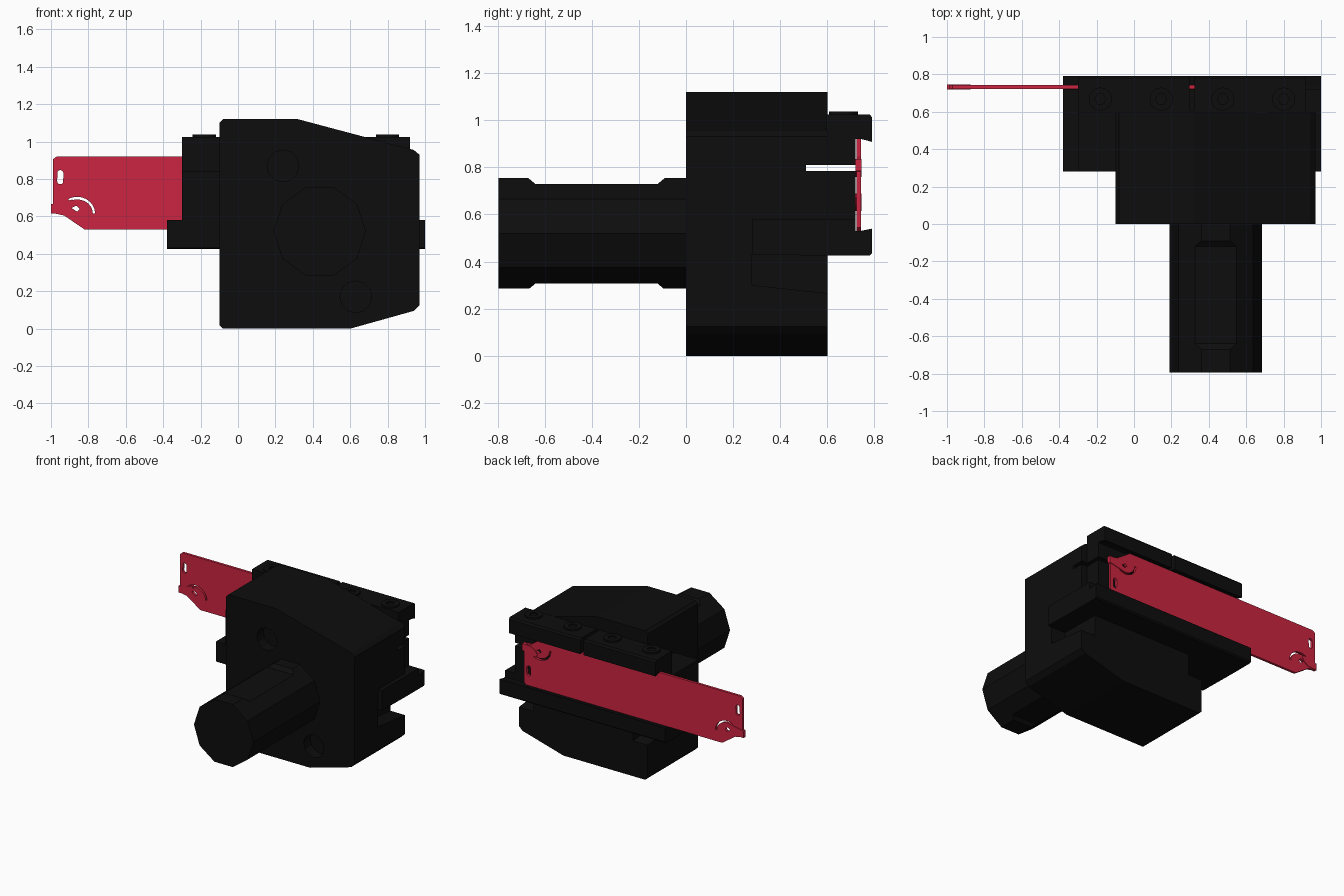
import bpy, bmesh, math
from mathutils import Vector

if "Cube" in bpy.data.objects:
    bpy.data.objects.remove(bpy.data.objects["Cube"])


def material(name, rgb):
    m = bpy.data.materials.new(name)
    m.diffuse_color = (*rgb, 1)
    m.use_nodes = True
    m.node_tree.nodes["Principled BSDF"].inputs["Base Color"].default_value = m.diffuse_color
    return m


BLACK = material("black_steel", (0.004, 0.004, 0.004))
RED = material("red_blade", (0.6, 0.018, 0.052))


def prism(name, pts, axis, lo, hi, mat=BLACK):
    """Extrude a 2D outline along an axis: x takes (y,z), y takes (x,z), z takes (x,y)."""
    place = {"x": lambda a, b, t: (t, a, b),
             "y": lambda a, b, t: (a, t, b),
             "z": lambda a, b, t: (a, b, t)}[axis]
    bm = bmesh.new()
    face = bm.faces.new([bm.verts.new(place(a, b, lo)) for a, b in pts])
    res = bmesh.ops.extrude_face_region(bm, geom=[face])
    moved = [v for v in res["geom"] if isinstance(v, bmesh.types.BMVert)]
    bmesh.ops.translate(bm, verts=moved, vec=Vector(place(0, 0, hi - lo)))
    bmesh.ops.recalc_face_normals(bm, faces=bm.faces)
    me = bpy.data.meshes.new(name)
    bm.to_mesh(me)
    bm.free()
    me.materials.append(mat)
    ob = bpy.data.objects.new(name, me)
    bpy.context.collection.objects.link(ob)
    return ob


def rect(a0, a1, b0, b1):
    return [(a0, b0), (a1, b0), (a1, b1), (a0, b1)]


def ngon(a, b, r, n, turn=0.0):
    return [(a + r * math.cos(turn + 2 * math.pi * i / n),
             b + r * math.sin(turn + 2 * math.pi * i / n)) for i in range(n)]


def cut(ob, *cutters):
    """Subtract the cutters from an object and delete them."""
    for c in cutters:
        mod = ob.modifiers.new("cut", "BOOLEAN")
        mod.operation = "DIFFERENCE"
        mod.solver = "EXACT"
        mod.object = c
        bpy.context.view_layer.objects.active = ob
        bpy.ops.object.modifier_apply(modifier=mod.name)
        bpy.data.objects.remove(c, do_unlink=True)


def clamp_slot():
    return prism("slot_cutter", rect(0.51, 0.73, 0.785, 0.81), "x", -1, 1.5)


# Main body with sloped corners
body = prism("body", [(-0.1, 0.02), (-0.08, 0), (0.6, 0), (0.94, 0.095), (0.97, 0.125),
                      (0.97, 0.93), (0.94, 0.955), (0.32, 1.12), (-0.08, 1.12), (-0.1, 1.1)],
             "y", 0, 0.6)
pocket = [(0.28, 0.3), (0.7, 0.255), (0.7, 0.43), (0.28, 0.43)]
cut(body, clamp_slot(),
    prism("pocket_cutter", pocket, "x", 0.85, 1.2),
    prism("pocket_cutter", pocket, "x", -0.3, 0.02),
    prism("bore_cutter", ngon(0.24, 0.87, 0.085, 12), "y", -0.1, 0.08),
    prism("bore_cutter", ngon(0.63, 0.17, 0.085, 12), "y", -0.1, 0.08))

# Ten-sided shank with a flat on top and underneath
shank = prism("shank", ngon(0.437, 0.52, 0.247, 10), "y", -0.795, 0.02)
for s in (1, -1):
    groove = [(-0.68, 0.28), (-0.68, 0.245), (-0.64, 0.212), (-0.12, 0.212),
              (-0.08, 0.245), (-0.08, 0.28)]
    cut(shank, prism("flat_cutter", [(y, 0.518 + s * z) for y, z in groove], "x", 0, 1))

# Lower rail under the blade
prism("lower_rail", [(0.28, 0.43), (0.28, 0.58), (0.6, 0.58), (0.72, 0.58), (0.72, 0.53),
                     (0.74, 0.53), (0.79, 0.54), (0.79, 0.435), (0.78, 0.425), (0.605, 0.425)],
      "x", -0.38, 1.0)

# Block behind the blade
block = prism("blade_seat", rect(0.28, 0.72, 0.55, 0.84), "x", -0.3, 0.92)
cut(block, clamp_slot())

# Top clamp bar, split by a slit
clamp = prism("top_clamp", [(0.595, 0.82), (0.595, 1.025), (0.78, 1.025), (0.79, 1.012),
                            (0.79, 0.908), (0.745, 0.92), (0.72, 0.92), (0.72, 0.82)],
              "x", -0.3, 0.92)
cut(clamp, prism("slit_cutter", rect(0.298, 0.324, 0.61, 0.9), "z", 0.85, 1.2))

# Clamp screws with hex sockets
for x in (-0.18, 0.145, 0.475, 0.8):
    screw = prism("clamp_screw", ngon(x, 0.668, 0.062, 16), "z", 0.99, 1.037)
    cut(screw, prism("hex_cutter", ngon(x, 0.668, 0.03, 6), "z", 1.027, 1.1))

# Blade, the same at both ends when turned half round
MID_X, MID_Z = -0.08, 0.725


def turned(pts, s):
    return [(MID_X + s * (x - MID_X), MID_Z + s * (z - MID_Z)) for x, z in pts]


half = [(-0.97, 0.92), (-0.99, 0.905), (-0.99, 0.672), (-0.975, 0.615),
        (-0.93, 0.605), (-0.82, 0.53)]
blade = prism("blade", turned(half, 1) + turned(half, -1), "y", 0.723, 0.742, RED)

angles = [math.radians(a) for a in range(0, 121, 15)]
arc = [(-0.86 + 0.096 * math.cos(a), 0.615 + 0.09 * math.sin(a)) for a in angles]
arc += [(-0.86 + 0.084 * math.cos(a), 0.615 + 0.076 * math.sin(a)) for a in reversed(angles)]
slot = [(-0.95 + 0.017 * math.cos(i * math.pi / 6),
         0.81 + 0.017 * math.sin(i * math.pi / 6) + (0.021 if i < 6 else -0.021))
        for i in range(12)]
hole = [(-0.89, 0.645), (-0.865, 0.657), (-0.845, 0.64), (-0.86, 0.625)]
insert = [(-1.0, 0.615), (-1.0, 0.665), (-0.97, 0.672), (-0.885, 0.69),
          (-0.875, 0.67), (-0.895, 0.64), (-0.93, 0.62)]
for s in (1, -1):
    cut(blade, *[prism("blade_cutter", turned(p, s), "y", 0.6, 0.9, RED)
                 for p in (arc, slot, hole)])
    # Cutting insert
    prism("cutting_insert", turned(insert, s), "y", 0.72, 0.746, RED)
